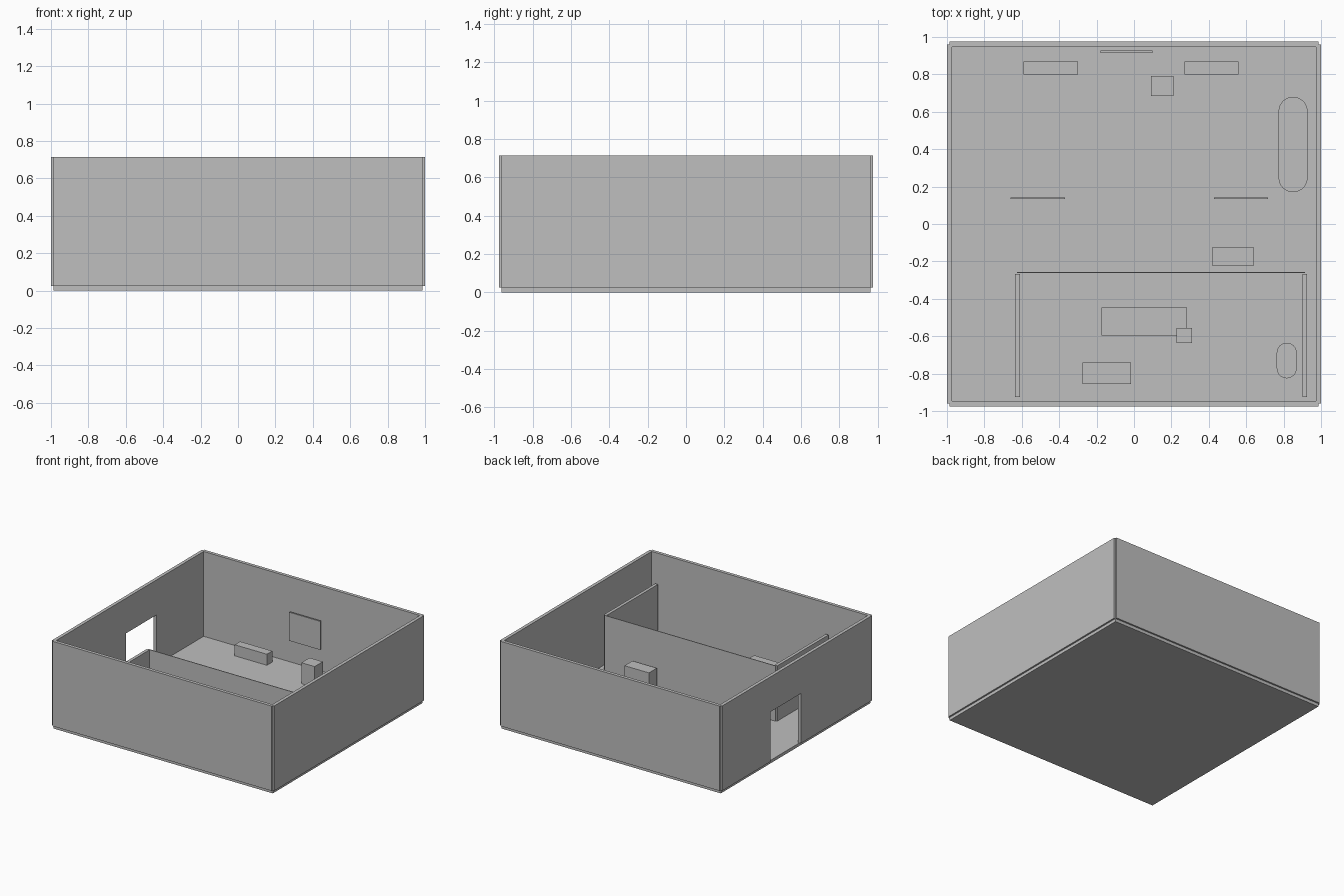
import bpy, bmesh, math
from mathutils import Vector

if "Cube" in bpy.data.objects:
    bpy.data.objects.remove(bpy.data.objects["Cube"], do_unlink=True)

GREY = 0.52
mat = bpy.data.materials.new("plain_grey")
mat.use_nodes = True
mat.diffuse_color = (GREY, GREY, GREY, 1)
mat.node_tree.nodes["Principled BSDF"].inputs["Base Color"].default_value = (GREY, GREY, GREY, 1)

FLOOR = 0.025      # top of the floor slab
TOP = 0.715        # top of the outer walls
HX, HY = 0.986, 0.961
T = 0.027          # outer wall thickness


def extrude(name, points, offset):
    """Extrude a flat outline along an offset."""
    bm = bmesh.new()
    face = bm.faces.new([bm.verts.new(p) for p in points])
    moved = bmesh.ops.extrude_face_region(bm, geom=[face])["geom"]
    bmesh.ops.translate(bm, vec=Vector(offset),
                        verts=[v for v in moved if isinstance(v, bmesh.types.BMVert)])
    bmesh.ops.recalc_face_normals(bm, faces=bm.faces)
    mesh = bpy.data.meshes.new(name)
    bm.to_mesh(mesh)
    bm.free()
    mesh.materials.append(mat)
    obj = bpy.data.objects.new(name, mesh)
    bpy.context.collection.objects.link(obj)
    return obj


def box(name, x0, x1, y0, y1, z1, z0=FLOOR):
    return extrude(name, [(x0, y0, z0), (x1, y0, z0), (x1, y1, z0), (x0, y1, z0)],
                   (0, 0, z1 - z0))


def rounded_block(name, x0, x1, y0, y1, z1, steps=16):
    """Block with half-round ends along y."""
    r, cx = (x1 - x0) / 2, (x0 + x1) / 2
    points = []
    for start, cy in ((0, y1 - r), (math.pi, y0 + r)):
        for i in range(steps + 1):
            a = start + math.pi * i / steps
            points.append((cx + r * math.cos(a), cy + r * math.sin(a), FLOOR))
    obj = extrude(name, points, (0, 0, z1 - FLOOR))
    bpy.ops.object.select_all(action='DESELECT')
    bpy.context.view_layer.objects.active = obj
    obj.select_set(True)
    bpy.ops.object.shade_smooth_by_angle(angle=math.radians(30))


# Floor and outer walls, which leave a small notch at each corner
box("floor", -HX, HX, -HY, HY, FLOOR, 0)
box("front_wall", -HX, HX, -HY - T / 2, -HY + T / 2, TOP)
box("back_wall", -HX, HX, HY - T / 2, HY + T / 2, TOP)
box("left_wall", HX - T / 2, HX + T / 2, -HY, HY, TOP)

# Right wall with a doorway open to the floor
door = [(-HY, FLOOR), (-0.05, FLOOR), (-0.05, 0.43), (0.34, 0.43),
        (0.34, FLOOR), (HY, FLOOR), (HY, TOP), (-HY, TOP)]
extrude("right_wall_with_doorway", [(-HX - T / 2, y, z) for y, z in door], (T, 0, 0))

# Inner room partitions
box("partition_back", -0.625, 0.915, -0.263, -0.257, 0.475)
for name, x in (("partition_right", -0.635), ("partition_left", 0.9)):
    box(name, x, x + 0.025, -0.925, -0.266, 0.475)

# Furniture in the main room
box("wall_board", -0.18, 0.1, 0.915, 0.927, 0.445, 0.213)
for name, x in (("right", -0.59), ("left", 0.27)):
    box("low_bench_" + name, x, x + 0.29, 0.8, 0.87, 0.115)
box("stand", 0.09, 0.21, 0.685, 0.79, 0.195)
for name, x in (("right", -0.66), ("left", 0.427)):
    box("low_screen_" + name, x, x + 0.29, 0.135, 0.141, 0.19)
box("cabinet", 0.42, 0.64, -0.225, -0.123, 0.19)
rounded_block("long_table", 0.773, 0.928, 0.17, 0.68, 0.15)

# Furniture in the inner room
box("desk", -0.173, 0.283, -0.595, -0.447, 0.17)
box("desk_stand", 0.228, 0.31, -0.637, -0.555, 0.195)
box("inner_bench", -0.275, -0.015, -0.855, -0.74, 0.17)
rounded_block("small_table", 0.763, 0.87, -0.825, -0.635, 0.15)
